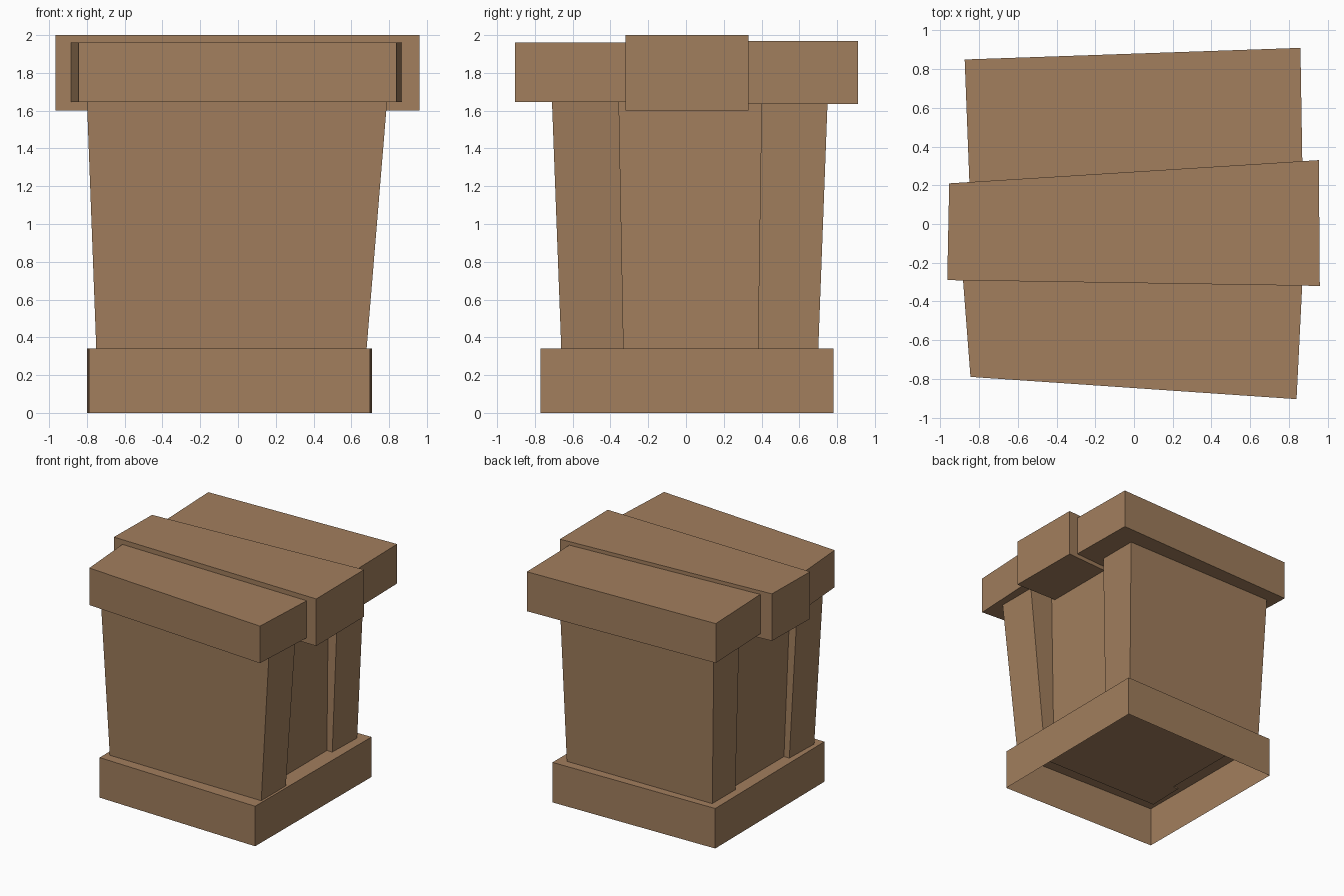
import bpy, bmesh

if "Cube" in bpy.data.objects:
    bpy.data.objects.remove(bpy.data.objects["Cube"])

wood = bpy.data.materials.new("brown_wood")
wood.diffuse_color = (0.36, 0.21, 0.11, 1)
wood.use_nodes = True
wood.node_tree.nodes["Principled BSDF"].inputs["Base Color"].default_value = wood.diffuse_color


def block(name, bottom, top, z0, z1, open_bottom=False):
    """Uneven block; outlines run front-left, front-right, back-right, back-left."""
    bm = bmesh.new()
    lo = [bm.verts.new((x, y, z0)) for x, y in bottom]
    hi = [bm.verts.new((x, y, z1)) for x, y in top]
    bm.faces.new(hi)
    if not open_bottom:
        bm.faces.new(lo[::-1])
    for i in range(4):
        j = (i + 1) % 4
        bm.faces.new((lo[i], lo[j], hi[j], hi[i]))
    mesh = bpy.data.meshes.new(name)
    bm.to_mesh(mesh)
    bm.free()
    mesh.materials.append(wood)
    obj = bpy.data.objects.new(name, mesh)
    bpy.context.collection.objects.link(obj)
    return obj


# Hollow base, open underneath
base = [(-0.79, -0.73), (0.70, -0.77), (0.71, 0.78), (-0.80, 0.75)]
block("base", base, base, 0, 0.34, open_bottom=True)

# Three upright boards that flare towards the top
block("front_board",
      [(-0.75, -0.65), (0.68, -0.66), (0.68, -0.33), (-0.74, -0.33)],
      [(-0.80, -0.70), (0.79, -0.71), (0.79, -0.355), (-0.80, -0.355)], 0.33, 1.66)
block("middle_board",
      [(-0.69, -0.33), (0.57, -0.33), (0.57, 0.385), (-0.69, 0.385)],
      [(-0.73, -0.36), (0.57, -0.36), (0.57, 0.405), (-0.73, 0.405)], 0.33, 1.66)
block("back_board",
      [(-0.73, 0.38), (0.62, 0.38), (0.63, 0.70), (-0.73, 0.69)],
      [(-0.78, 0.40), (0.66, 0.40), (0.66, 0.75), (-0.78, 0.74)], 0.33, 1.66)

# Three crooked planks across the top
caps = [
    ("front_cap", [(-0.845, -0.79), (0.84, -0.905), (0.87, -0.30), (-0.885, -0.27)], 1.645, 1.96),
    ("middle_cap", [(-0.965, -0.29), (0.96, -0.32), (0.955, 0.33), (-0.955, 0.21)], 1.60, 2.0),
    ("back_cap", [(-0.85, 0.20), (0.87, 0.31), (0.86, 0.91), (-0.875, 0.85)], 1.635, 1.97),
]
for name, outline, z0, z1 in caps:
    block(name, outline, outline, z0, z1)
